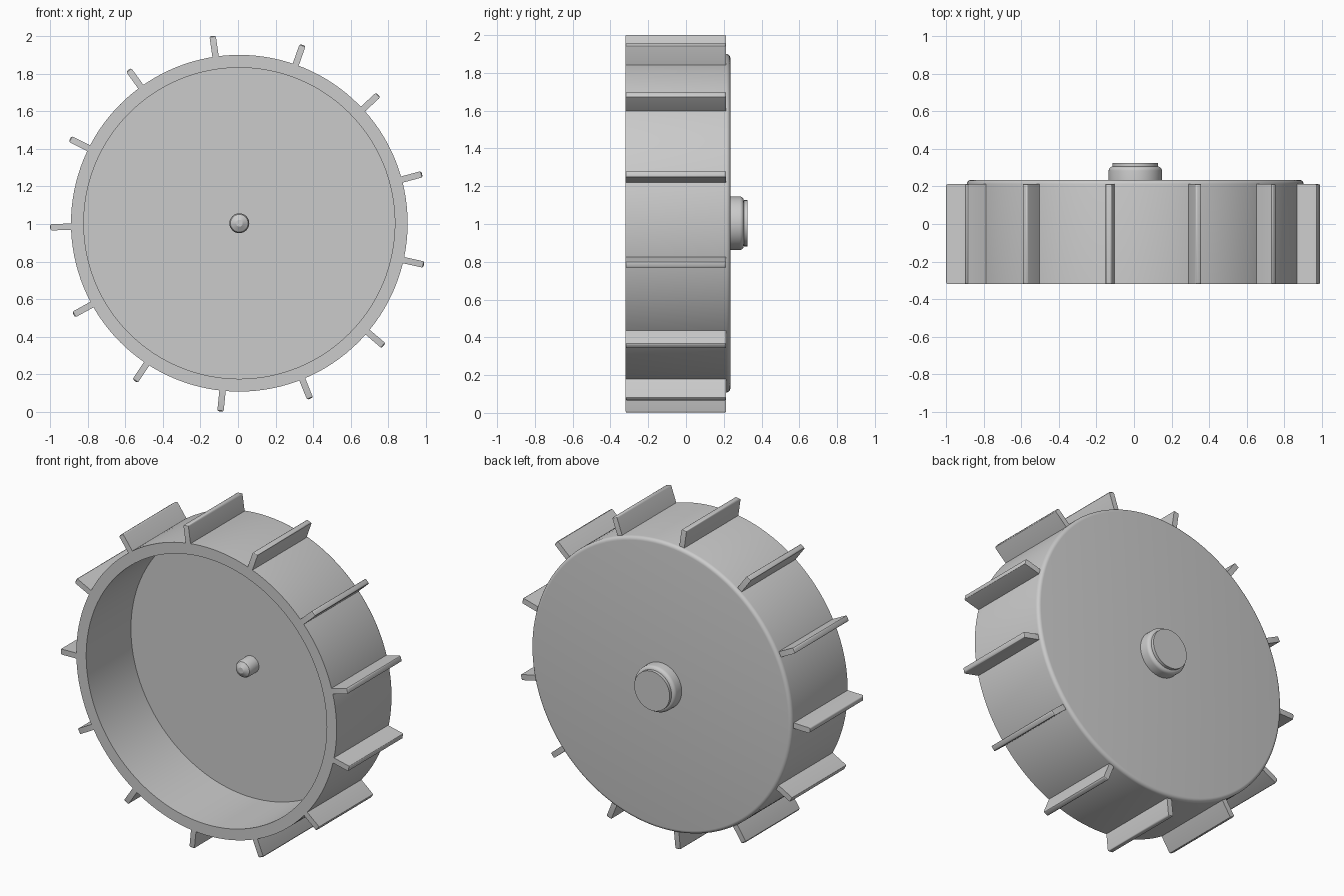
import bpy
import bmesh
import math
from mathutils import Matrix, Vector

cube = bpy.data.objects.get("Cube")
if cube:
    bpy.data.objects.remove(cube, do_unlink=True)

CENTRE = Vector((0.007, 0, 1.004))
FRONT, BACK = -0.32, 0.235
DRUM_R, INNER_R, FLOOR_Y = 0.896, 0.828, 0.12

grey = bpy.data.materials.new("plain grey")
grey.use_nodes = True
grey.diffuse_color = (0.6, 0.6, 0.6, 1)
grey.node_tree.nodes["Principled BSDF"].inputs["Base Color"].default_value = (0.6, 0.6, 0.6, 1)


def finish(name, bm):
    bmesh.ops.recalc_face_normals(bm, faces=bm.faces)
    mesh = bpy.data.meshes.new(name)
    bm.to_mesh(mesh)
    bm.free()
    mesh.materials.append(grey)
    obj = bpy.data.objects.new(name, mesh)
    obj.location = CENTRE
    bpy.context.collection.objects.link(obj)
    bpy.ops.object.select_all(action="DESELECT")
    obj.select_set(True)
    bpy.context.view_layer.objects.active = obj
    bpy.ops.object.shade_smooth_by_angle(angle=math.radians(30))
    return obj


def lathe(name, profile, steps):
    """Turn (radius, y) points around the wheel axis."""
    bm = bmesh.new()
    verts = [bm.verts.new((r, y, 0)) for r, y in profile]
    edges = [bm.edges.new(pair) for pair in zip(verts, verts[1:])]
    bmesh.ops.spin(bm, geom=verts + edges, cent=(0, 0, 0), axis=(0, 1, 0),
                   angle=math.tau, steps=steps)
    bmesh.ops.remove_doubles(bm, verts=bm.verts, dist=0.0001)
    return finish(name, bm)


def rounded(r, y, radius, steps=5):
    """Quarter-round corner from the side wall to the back face."""
    angles = [math.pi / 2 * i / steps for i in range(steps + 1)]
    return [(r - radius + radius * math.cos(a), y - radius + radius * math.sin(a)) for a in angles]


# Hollow drum, open at the front, with a rounded back edge
lathe("drum", [(0, FLOOR_Y), (INNER_R, FLOOR_Y), (INNER_R, FRONT), (DRUM_R, FRONT)]
      + rounded(DRUM_R, BACK, 0.022) + [(0, BACK)], 128)

# Hub on the back with a smaller cap
lathe("rear_hub", [(0, BACK - 0.01), (0.142, BACK - 0.01)] + rounded(0.142, 0.306, 0.022)
      + [(0.122, 0.306), (0.122, 0.325), (0, 0.325)], 64)

# Small pointed pin on the drum floor
lathe("axle_pin", [(0, FLOOR_Y + 0.01), (0.053, FLOOR_Y + 0.01), (0.053, 0.05),
                   (0.047, 0.035), (0.018, 0.017), (0, 0.017)], 32)

# Ring of paddles with softened outer ends
COUNT, ROOT, TIP, THICK, PADDLE_BACK = 13, 0.88, 1.007, 0.034, 0.212
for i in range(COUNT):
    bm = bmesh.new()
    size = Matrix.Diagonal((TIP - ROOT, PADDLE_BACK - FRONT, THICK, 1))
    place = Matrix.Translation(((TIP + ROOT) / 2, (PADDLE_BACK + FRONT) / 2, 0))
    bmesh.ops.create_cube(bm, size=1, matrix=place @ size)
    end = max(bm.faces, key=lambda f: f.calc_center_median().x)
    bmesh.ops.bevel(bm, geom=list(end.edges), offset=0.01, segments=3,
                    profile=0.5, affect="EDGES")
    angle = math.radians(181.2) + math.tau * i / COUNT
    bm.transform(Matrix.Rotation(-angle, 4, "Y"))
    finish(f"paddle_{i + 1}", bm)
